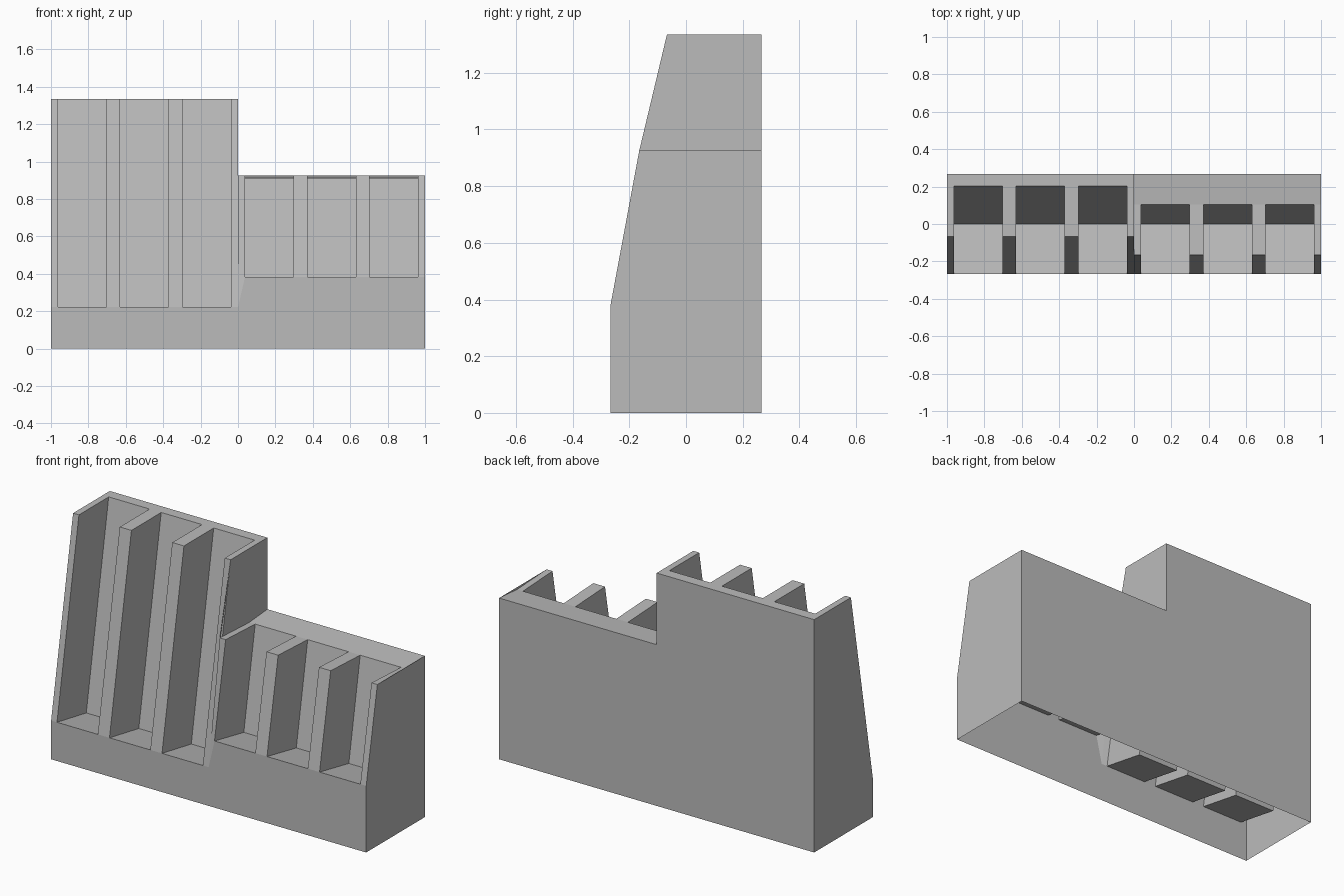
import bpy
import bmesh

cube = bpy.data.objects.get("Cube")
if cube:
    bpy.data.objects.remove(cube, do_unlink=True)

grey = bpy.data.materials.new("plain grey")
grey.use_nodes = True
grey.diffuse_color = (0.5, 0.5, 0.5, 1)
grey.node_tree.nodes["Principled BSDF"].inputs["Base Color"].default_value = (0.5, 0.5, 0.5, 1)

FRONT, BACK = -0.266, 0.266
RIB = 0.037          # half thickness of a divider
PITCH = 1 / 3
bm = bmesh.new()


def face(*points):
    bm.faces.new([bm.verts.new(p) for p in points])


def strip(x0, x1, *profile):
    """Sweep a (y, z) polyline from x0 to x1 as a row of quads."""
    for (ya, za), (yb, zb) in zip(profile, profile[1:]):
        face((x0, ya, za), (x1, ya, za), (x1, yb, zb), (x0, yb, zb))


def wall(x, *profile):
    face(*[(x, y, z) for y, z in profile])


def bank(start, knee, floor_back, lip, rib_top, top):
    """Three sloping slots with dividers, over one unit of width."""
    foot, rear, rear_foot = (FRONT, 0), (BACK, top), (BACK, 0)
    for i in range(3):
        x0 = start + i * PITCH
        a, b, x1 = x0 + RIB, x0 + PITCH - RIB, x0 + PITCH
        # slot: front panel, sloping floor, leaning back, rim
        strip(a, b, foot, knee, floor_back, lip, rear, rear_foot)
        for x in (a, b):
            wall(x, knee, rib_top, lip, floor_back)
        # divider halves; the one beside the step is shaped separately
        for p, q in ((x0, a), (b, x1)):
            strip(p, q, rib_top, lip, rear, rear_foot)
            if abs(p) > 0.001 and abs(q) > 0.001:
                strip(p, q, foot, knee, rib_top)


# tall and short banks: knee, floor back, slot lip, divider top
tall_knee, tall_top = (FRONT, 0.222), (-0.067, 1.336)
short_knee, short_top = (FRONT, 0.382), (-0.165, 0.925)
bank(-1, tall_knee, (0, 0.174), (0.203, 1.336), tall_top, 1.336)
bank(0, short_knee, (0, 0.33), (0.103, 0.912), short_top, 0.925)

# outer end walls
for x, knee, rib_top, top in ((-1, tall_knee, tall_top, 1.336),
                              (1, short_knee, short_top, 0.925)):
    wall(x, (FRONT, 0), knee, rib_top, (BACK, top), (BACK, 0))

# step wall between the two heights
wall(0, short_top, tall_top, (BACK, 1.336), (BACK, 0.925), (0.103, 0.912))

# blended divider front where the tall bank meets the short one
strip(-RIB, 0, (FRONT, 0), tall_knee)
face((-RIB, *tall_knee), (0, *tall_knee), (0, *short_top), (0, *tall_top), (-RIB, *tall_top))
face((0, FRONT, 0), (RIB, FRONT, 0), (RIB, *short_knee), (0, *tall_knee))
face((0, *tall_knee), (RIB, *short_knee), (RIB, *short_top), (0, *short_top))

bmesh.ops.remove_doubles(bm, verts=bm.verts[:], dist=0.0005)
bmesh.ops.recalc_face_normals(bm, faces=bm.faces[:])
mesh = bpy.data.meshes.new("stepped_slot_holder")
bm.to_mesh(mesh)
bm.free()
mesh.materials.append(grey)
holder = bpy.data.objects.new("stepped_slot_holder", mesh)
bpy.context.collection.objects.link(holder)
